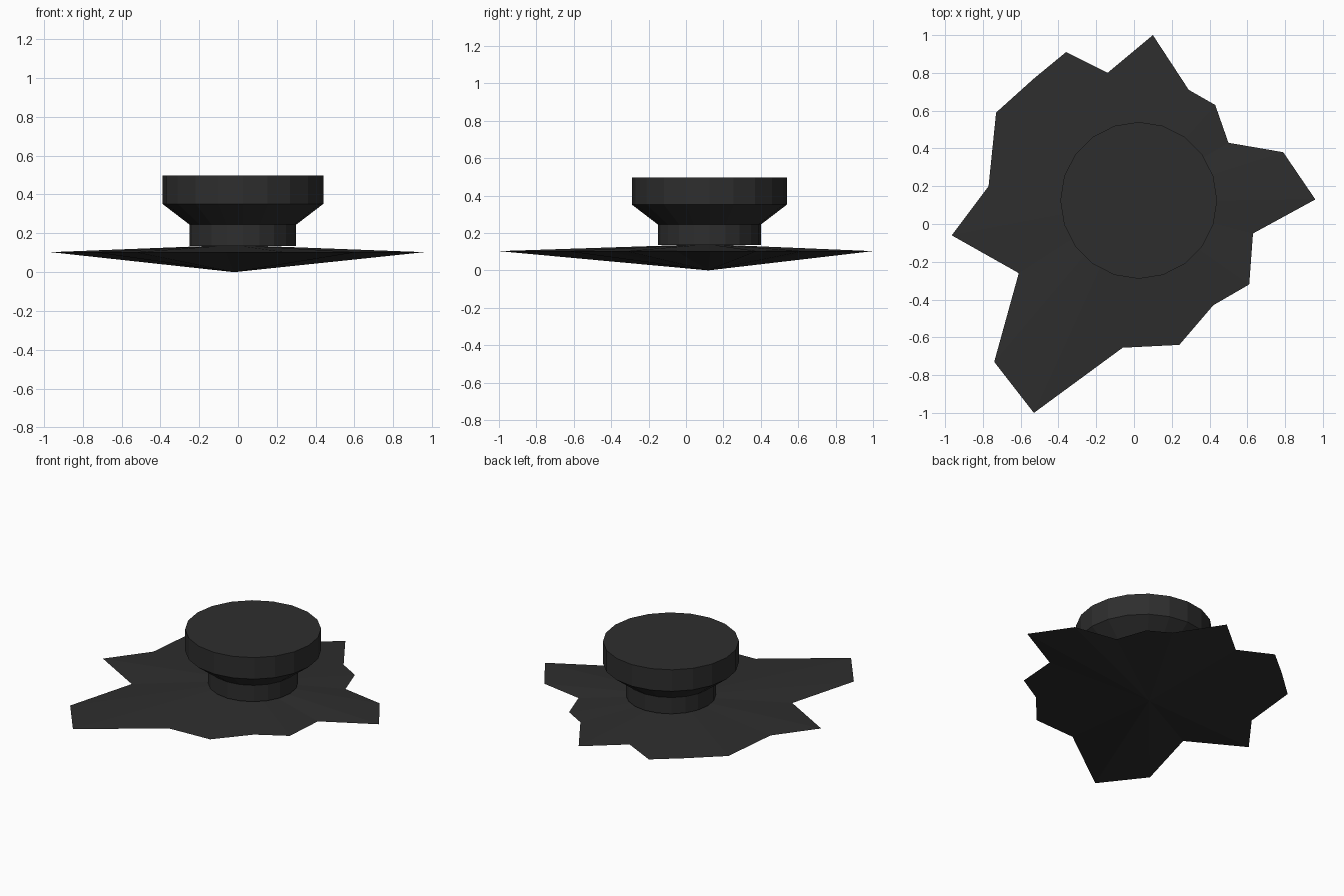
import bpy
import bmesh
import math

cube = bpy.data.objects.get("Cube")
if cube:
    bpy.data.objects.remove(cube)

# One charcoal colour for everything
charcoal = bpy.data.materials.new("charcoal")
charcoal.use_nodes = True
colour = (0.027, 0.027, 0.027, 1)
charcoal.diffuse_color = colour
charcoal.node_tree.nodes["Principled BSDF"].inputs["Base Color"].default_value = colour


def add_object(name, bm):
    bmesh.ops.recalc_face_normals(bm, faces=bm.faces)
    mesh = bpy.data.meshes.new(name)
    bm.to_mesh(mesh)
    bm.free()
    mesh.materials.append(charcoal)
    obj = bpy.data.objects.new(name, mesh)
    bpy.context.collection.objects.link(obj)
    return obj


def fan(bm, ring, apex):
    for a, b in zip(ring, ring[1:] + ring[:1]):
        bm.faces.new((a, b, apex))


# Jagged splat plate: thin rim, shallow cone above, deeper cone below
outline = [(0.96, 0.13), (0.79, 0.38), (0.50, 0.43), (0.43, 0.63), (0.29, 0.71),
           (0.10, 1.0), (-0.14, 0.80), (-0.36, 0.91), (-0.53, 0.77), (-0.73, 0.59),
           (-0.77, 0.20), (-0.965, -0.06), (-0.61, -0.26), (-0.74, -0.73), (-0.53, -1.0),
           (-0.06, -0.655), (0.24, -0.64), (0.42, -0.43), (0.61, -0.32), (0.63, -0.05)]
bm = bmesh.new()
rim = [bm.verts.new((x, y, 0.103)) for x, y in outline]
fan(bm, rim, bm.verts.new((-0.02, 0.12, 0.14)))
fan(bm, rim, bm.verts.new((-0.02, 0.12, 0.0)))
add_object("jagged_plate", bm)

# Turned knob: narrow post, flared neck and wide cap
SIDES = 20
CENTRE = (0.025, 0.125)
profile = [(0.275, 0.135), (0.275, 0.245), (0.415, 0.352), (0.415, 0.497)]
bm = bmesh.new()
rings = []
for radius, z in profile:
    angles = [2 * math.pi * i / SIDES for i in range(SIDES)]
    rings.append([bm.verts.new((CENTRE[0] + radius * math.cos(a),
                                CENTRE[1] + radius * math.sin(a), z)) for a in angles])
for low, high in zip(rings, rings[1:]):
    for i in range(SIDES):
        j = (i + 1) % SIDES
        bm.faces.new((low[i], low[j], high[j], high[i]))
bm.faces.new(rings[0])
bm.faces.new(rings[-1])
add_object("knob", bm)
